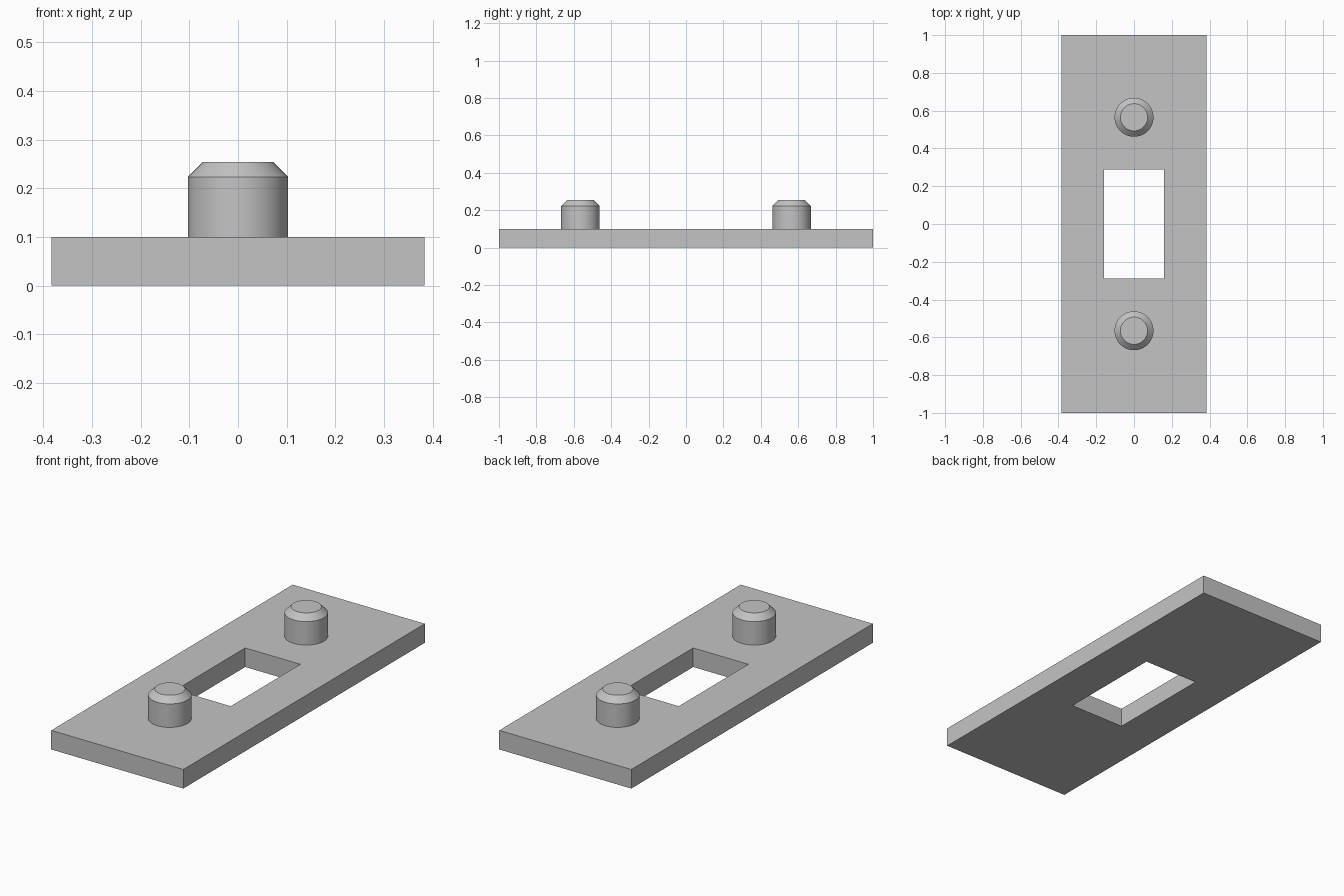
import bpy, bmesh
from math import radians, tau
from mathutils import Matrix

cube = bpy.data.objects.get("Cube")
if cube:
    bpy.data.objects.remove(cube, do_unlink=True)

PLATE_X, PLATE_Y, PLATE_Z = 0.383, 1.0, 0.1     # half width, half length, thickness
HOLE_X, HOLE_Y = 0.16, 0.288                    # half sizes of the window
PEG_Y, PEG_R, PEG_TOP_R = 0.565, 0.103, 0.072
SHOULDER_Z, PEG_Z = 0.223, 0.254

grey = bpy.data.materials.new("plain grey")
grey.use_nodes = True
colour = (0.55, 0.55, 0.55, 1)
grey.diffuse_color = colour
grey.node_tree.nodes["Principled BSDF"].inputs["Base Color"].default_value = colour


def make_object(name, bm):
    bmesh.ops.recalc_face_normals(bm, faces=bm.faces)
    mesh = bpy.data.meshes.new(name)
    bm.to_mesh(mesh)
    bm.free()
    mesh.materials.append(grey)
    obj = bpy.data.objects.new(name, mesh)
    bpy.context.collection.objects.link(obj)
    return obj


def rectangle(bm, x, y):
    return [bm.verts.new((sx * x, sy * y, 0))
            for sx, sy in ((-1, -1), (1, -1), (1, 1), (-1, 1))]


# Flat plate with a rectangular window
bm = bmesh.new()
outer = rectangle(bm, PLATE_X, PLATE_Y)
inner = rectangle(bm, HOLE_X, HOLE_Y)
for i in range(4):
    j = (i + 1) % 4
    bm.faces.new((outer[i], outer[j], inner[j], inner[i]))
raised = bmesh.ops.extrude_face_region(bm, geom=bm.faces[:], use_keep_orig=True)
bmesh.ops.translate(bm, vec=(0, 0, PLATE_Z),
                    verts=[v for v in raised["geom"] if isinstance(v, bmesh.types.BMVert)])
make_object("base_plate", bm)


# Round pegs with a chamfered top, turned from one profile
def make_peg(name, y):
    bm = bmesh.new()
    profile = [(PEG_R, PLATE_Z), (PEG_R, SHOULDER_Z), (PEG_TOP_R, PEG_Z), (0, PEG_Z)]
    verts = [bm.verts.new((r, 0, z)) for r, z in profile]
    edges = [bm.edges.new(pair) for pair in zip(verts, verts[1:])]
    bmesh.ops.spin(bm, geom=verts + edges, cent=(0, 0, 0), axis=(0, 0, 1),
                   angle=tau, steps=64)
    bmesh.ops.remove_doubles(bm, verts=bm.verts, dist=0.0001)
    bmesh.ops.transform(bm, matrix=Matrix.Translation((0, y, 0)), verts=bm.verts)
    peg = make_object(name, bm)
    bpy.ops.object.select_all(action="DESELECT")
    peg.select_set(True)
    bpy.context.view_layer.objects.active = peg
    bpy.ops.object.shade_smooth_by_angle(angle=radians(30))


make_peg("front_peg", -PEG_Y)
make_peg("back_peg", PEG_Y)
